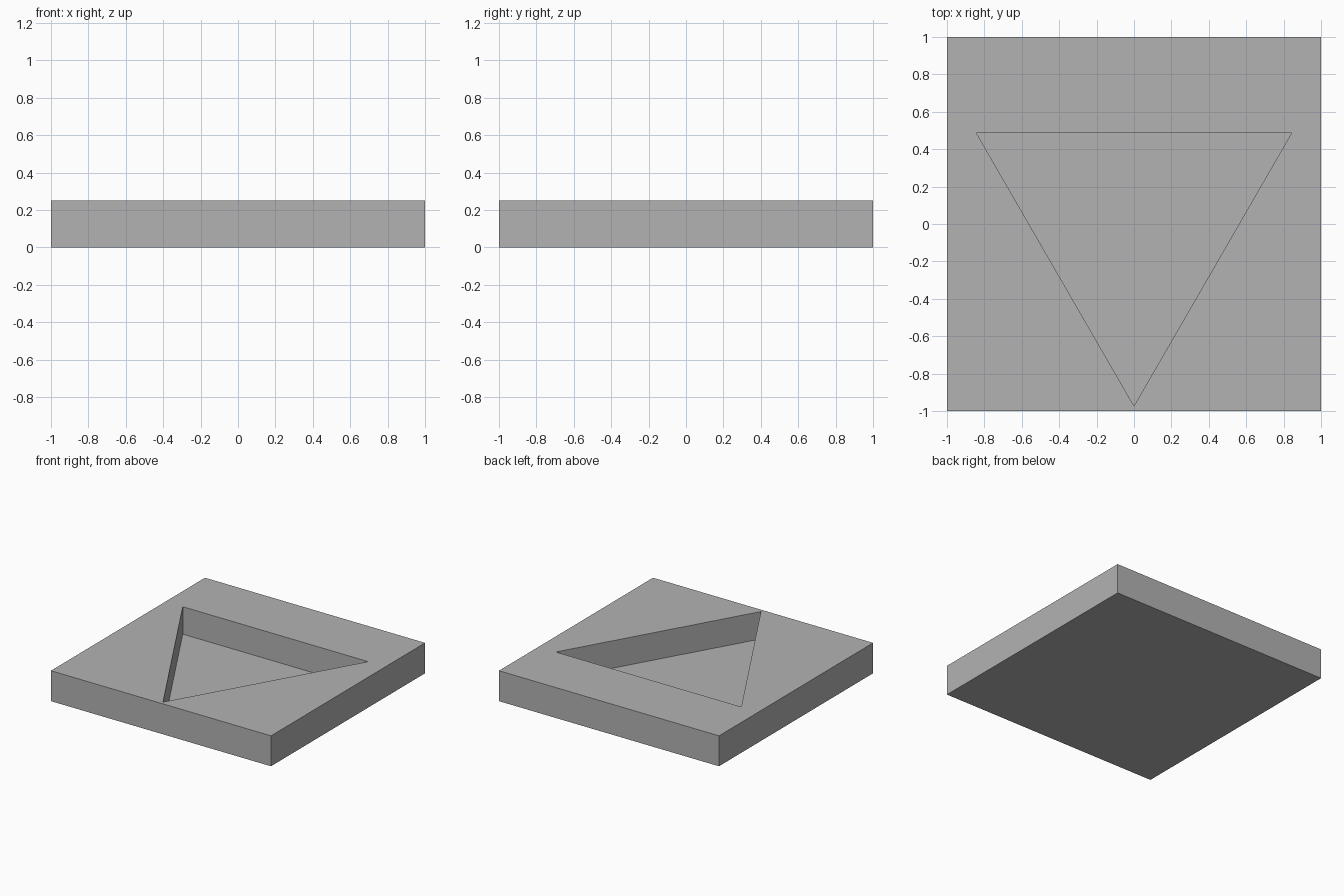
import bpy
import bmesh
from math import cos, sin, pi

cube = bpy.data.objects.get("Cube")
if cube:
    bpy.data.objects.remove(cube, do_unlink=True)

HEIGHT = 0.25      # slab thickness
FLOOR = 0.025      # height of the recess floor
RADIUS = 0.973     # corner radius of the triangular recess

# Plain grey material
grey = bpy.data.materials.new("grey")
grey.use_nodes = True
colour = (0.45, 0.45, 0.45, 1)
grey.diffuse_color = colour
grey.node_tree.nodes["Principled BSDF"].inputs["Base Color"].default_value = colour


def prism(name, points, bottom, top):
    """Extrude a flat outline from bottom to top."""
    bm = bmesh.new()
    face = bm.faces.new([bm.verts.new((x, y, bottom)) for x, y in points])
    result = bmesh.ops.extrude_face_region(bm, geom=[face])
    for item in result["geom"]:
        if isinstance(item, bmesh.types.BMVert):
            item.co.z = top
    bmesh.ops.recalc_face_normals(bm, faces=bm.faces)
    mesh = bpy.data.meshes.new(name)
    bm.to_mesh(mesh)
    bm.free()
    mesh.materials.append(grey)
    obj = bpy.data.objects.new(name, mesh)
    bpy.context.collection.objects.link(obj)
    return obj


# Square slab
slab = prism("slab", [(-1, -1), (1, -1), (1, 1), (-1, 1)], 0, HEIGHT)

# Triangular recess, one corner pointing to the front
angles = [-pi / 2 + i * 2 * pi / 3 for i in range(3)]
corners = [(RADIUS * cos(a), RADIUS * sin(a)) for a in angles]
cutter = prism("recess_cutter", corners, FLOOR, HEIGHT + 0.2)
cutter.hide_render = True
cutter.hide_viewport = True
cutter.display_type = 'WIRE'

cut = slab.modifiers.new("triangular_recess", 'BOOLEAN')
cut.operation = 'DIFFERENCE'
cut.solver = 'EXACT'
cut.object = cutter
